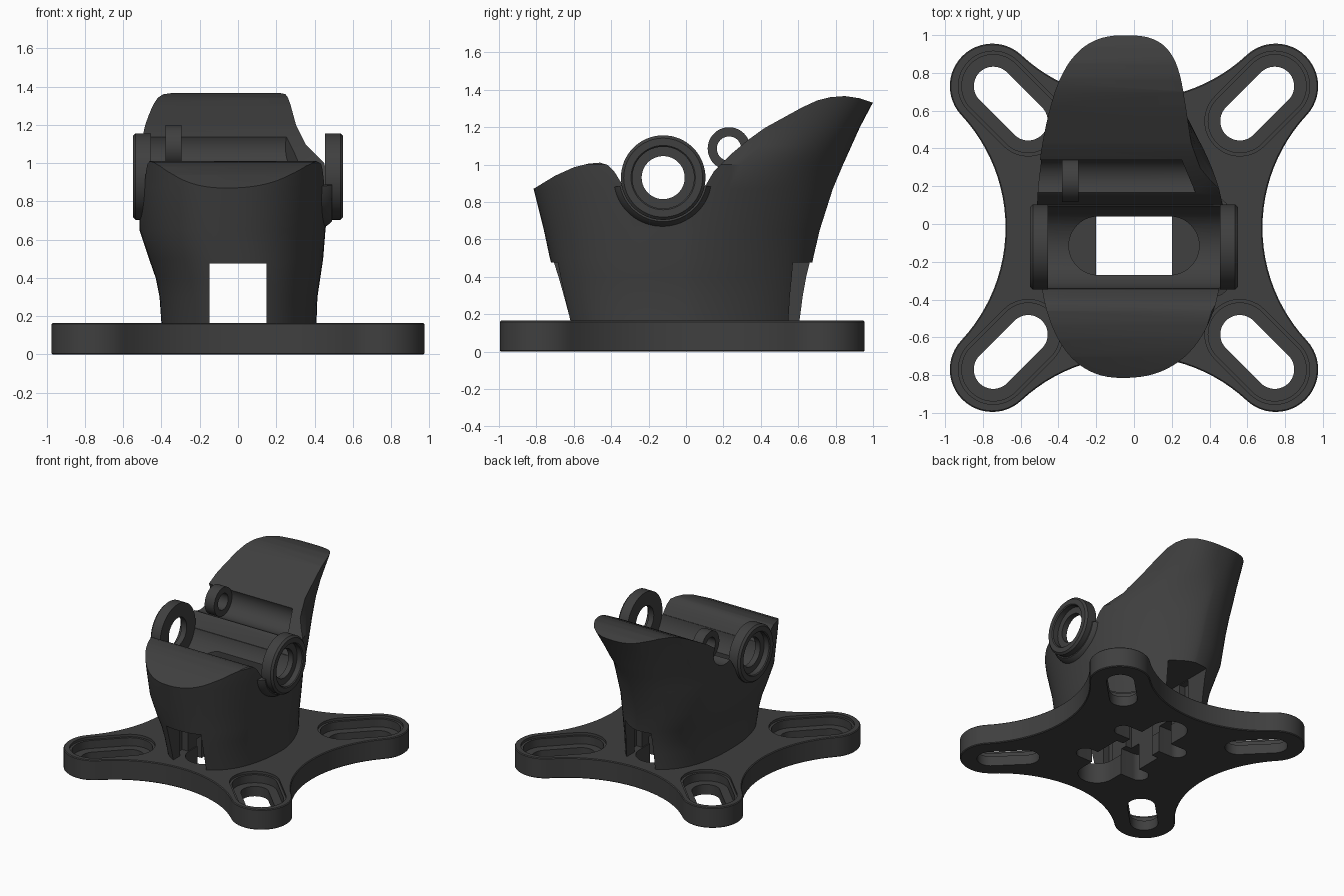
import bpy, bmesh, math
from math import sin, cos, pi

cube = bpy.data.objects.get("Cube")
if cube:
    bpy.data.objects.remove(cube, do_unlink=True)

mat = bpy.data.materials.new("dark grey plastic")
mat.use_nodes = True
GREY = (0.05, 0.05, 0.05, 1)
mat.diffuse_color = GREY
mat.node_tree.nodes["Principled BSDF"].inputs["Base Color"].default_value = GREY


def finish(bm, name):
    bmesh.ops.recalc_face_normals(bm, faces=bm.faces)
    mesh = bpy.data.meshes.new(name)
    bm.to_mesh(mesh)
    bm.free()
    mesh.materials.append(mat)
    obj = bpy.data.objects.new(name, mesh)
    bpy.context.collection.objects.link(obj)
    return obj


def skin(bm, rows, wrap=False):
    """Join rings of points into a surface, capped unless it wraps round."""
    rings = [[bm.verts.new(p) for p in row] for row in rows]
    n = len(rings[0])
    for a, b in zip(rings, rings[1:] + (rings[:1] if wrap else [])):
        for i in range(n):
            bm.faces.new((a[i], a[(i + 1) % n], b[(i + 1) % n], b[i]))
    if not wrap:
        bm.faces.new(rings[0])
        bm.faces.new(rings[-1])


def prism(name, pts, lo, hi, axis="z"):
    bm = bmesh.new()
    place = (lambda p, h: (p[0], p[1], h)) if axis == "z" else (lambda p, h: (h, p[0], p[1]))
    skin(bm, [[place(p, h) for p in pts] for h in (lo, hi)])
    return finish(bm, name)


def arc(cx, cy, r, a0, a1, n=24):
    return [(cx + r * cos(a0 + (a1 - a0) * i / n), cy + r * sin(a0 + (a1 - a0) * i / n))
            for i in range(n + 1)]


def circle(cx, cy, r, n=64):
    return arc(cx, cy, r, 0, 2 * pi, n)[:-1]


def stadium(p, q, r):
    t = math.atan2(q[1] - p[1], q[0] - p[0])
    return arc(*q, r, t - pi / 2, t + pi / 2) + arc(*p, r, t + pi / 2, t + 1.5 * pi)


def box(x0, x1, y0, y1):
    return [(x0, y0), (x1, y0), (x1, y1), (x0, y1)]


def boolean(obj, cutters, op="DIFFERENCE"):
    for c in cutters:
        m = obj.modifiers.new("cut", "BOOLEAN")
        m.operation, m.object, m.solver = op, c, "EXACT"
    bpy.context.view_layer.update()
    deps = bpy.context.evaluated_depsgraph_get()
    mesh = bpy.data.meshes.new_from_object(obj.evaluated_get(deps))
    obj.modifiers.clear()
    obj.data = mesh
    for c in cutters:
        bpy.data.objects.remove(c, do_unlink=True)


def smooth(obj):
    bpy.ops.object.select_all(action="DESELECT")
    obj.select_set(True)
    bpy.context.view_layer.objects.active = obj
    bpy.ops.object.shade_smooth_by_angle(angle=math.radians(30))


def ring(name, profile, cy, cz, start=0, turn=2 * pi, n=64):
    """Turn an (x, radius) profile about an axis along x, fully or in part."""
    full = turn == 2 * pi
    angles = [start + turn * i / n for i in range(n if full else n + 1)]
    bm = bmesh.new()
    skin(bm, [[(x, cy + r * cos(a), cz + r * sin(a)) for x, r in profile]
              for a in angles], wrap=full)
    smooth(finish(bm, name))


def underside_cutters():
    """Cross-shaped recess under the middle, shared by plate and body."""
    return [prism("cut", stadium((0, -0.43), (0, 0.4), 0.14), -0.1, 0.24),
            prism("cut", box(-0.2, 0.2, -0.27, 0.04), -0.1, 1.5)] + [
            prism("cut", stadium((-0.26, y), (0.26, y), 0.07), -0.1, 0.22) for y in (-0.25, 0.19)]


# Mounting plate: four round arms joined by hollow arcs
ARM, END, SHIFT = 0.75, 0.225, -0.02
HUB, HOLLOW = 1.556, 0.876
t = math.atan2(HUB - ARM, ARM)
outline = []
for k in range(4):
    quarter = arc(ARM, ARM, END, t - pi / 2, pi - t) + arc(0, HUB, HOLLOW, -t, t - pi)[1:-1]
    c, s = round(cos(k * pi / 2)), round(sin(k * pi / 2))
    outline += [(c * x - s * y, s * x + c * y + SHIFT) for x, y in quarter]
plate = prism("mounting_plate", outline, 0, 0.165)
bevel = plate.modifiers.new("edge", "BEVEL")
bevel.width, bevel.segments = 0.006, 1
bevel.limit_method, bevel.angle_limit = "ANGLE", math.radians(60)
cuts = underside_cutters()
for sx in (-1, 1):
    for sy in (-1, 1):
        ends = [(sx * d, sy * (d + 0.005) + SHIFT) for d in (0.56, 0.745)]
        # stepped screw slot
        for radius, floor in ((0.185, 0.145), (0.167, 0.08), (0.103, -0.1)):
            cuts.append(prism("cut", stadium(*ends, radius), floor, 0.3))
boolean(plate, cuts)
smooth(plate)

# Body: oval loft; rows are z, centre x, left edge, right edge, front, back
ROWS = [(0.16, 0, -0.40, 0.41, -0.645, 0.635), (0.3, -0.01, -0.41, 0.415, -0.68, 0.65),
        (0.4, -0.02, -0.43, 0.43, -0.703, 0.663), (0.5, -0.04, -0.465, 0.445, -0.728, 0.68),
        (0.65, -0.06, -0.515, 0.457, -0.76, 0.715), (0.87, -0.06, -0.515, 0.483, -0.815, 0.785),
        (1.0, -0.06, -0.515, 0.485, -0.84, 0.84), (1.1, -0.06, -0.52, 0.375, -0.85, 0.885),
        (1.2, -0.06, -0.52, 0.325, -0.86, 0.93), (1.34, -0.06, -0.52, 0.3, -0.88, 1.004),
        (1.45, -0.06, -0.52, 0.29, -0.9, 1.06)]


def oval(z, cx, x0, x1, y0, y1, n=96):
    pts = []
    for i in range(n):
        u, v = cos(2 * pi * i / n), sin(2 * pi * i / n)
        w = (x1 - cx) if u > 0 else (cx - x0)
        d = y1 if v > 0 else -y0
        # one rear corner is pinched low down and squarer towards the top
        pinched = u > 0 and v > 0
        power = 2 / (1.55 + 5 * max(0, z - 1) if pinched else 2.3)
        pts.append((cx + w * math.copysign(abs(u) ** power, u),
                    d * math.copysign(abs(v) ** power, v), z))
    return pts


bm = bmesh.new()
skin(bm, [oval(*row) for row in ROWS])
body = finish(bm, "body")

# Side profile trims the top: low front lip, saddle, tall back lip
PROFILE = [(-1.1, 0.1), (-1.1, 0.68), (-0.9, 0.815), (-0.815, 0.87), (-0.7, 0.94), (-0.6, 0.985),
           (-0.52, 1.005), (-0.46, 1.01), (-0.42, 0.998), (-0.385, 0.965), (-0.345, 0.9),
           (0.1, 0.88), (0.15, 0.965), (0.24, 1.055), (0.33, 1.13), (0.42, 1.195), (0.52, 1.25),
           (0.62, 1.305), (0.7, 1.342), (0.77, 1.36), (0.85, 1.366), (0.93, 1.354),
           (1.0, 1.33), (1.2, 1.25), (1.2, 0.1)]
boolean(body, [prism("trim", PROFILE, -0.9, 0.9, "x")], "INTERSECT")

# Rear groove cutter, its inner end slanted along the side wall
AXLE, PIN = (-0.122, 0.93), (0.23, 1.085)
groove = prism("cut", circle(*PIN, 0.12), -0.9, 0.29, "x")
for v in groove.data.vertices:
    if v.co.x > 0:
        v.co.x -= 0.42 * (v.co.y - 0.25)

boolean(body, underside_cutters() + [
    groove,
    prism("cut", circle(*AXLE, 0.222), -0.9, 0.9, "x"),
    prism("cut", stadium((-0.19, -0.115), (0.19, -0.115), 0.155), 0.58, 1.5),
    prism("cut", box(-0.148, 0.148, -1.2, 1.2), 0.0, 0.475)] + [
    prism("cut", box(-0.2, 0.2, y - 0.05, y + 0.05), 0.0, 0.47) for y in (-0.48, 0.4)])
smooth(body)

# Pivot rings on both sides, counterbored on the outside
SECTION = [(0.455, 0.115), (0.455, 0.226), (0.535, 0.226), (0.55, 0.211),
           (0.55, 0.172), (0.543, 0.165), (0.5, 0.165), (0.5, 0.115)]
for side, name in ((1, "left_pivot_ring"), (-1, "right_pivot_ring")):
    ring(name, [(side * x, r) for x, r in SECTION], *AXLE)

# Collar that carries the ring on the narrower side of the body
ring("left_pivot_collar", [(0.42, 0.222), (0.42, 0.27), (0.465, 0.258), (0.49, 0.235),
                           (0.49, 0.222)], *AXLE, start=1.06 * pi, turn=0.88 * pi)

# Small pin ring in the rear groove
ring("pin_ring", [(-0.38, 0.065), (-0.38, 0.114), (-0.295, 0.114), (-0.295, 0.065)], *PIN)
